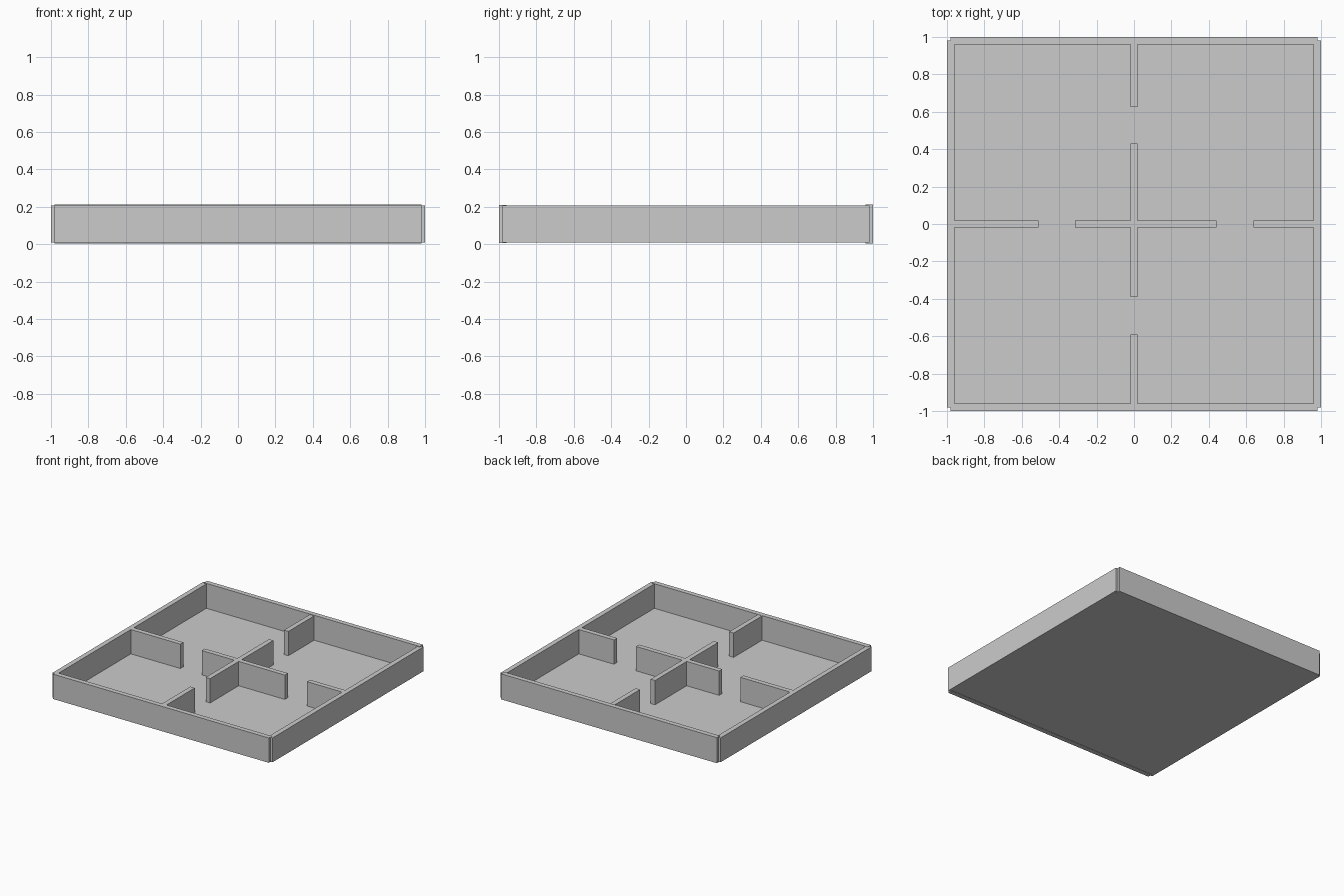
import bpy

if "Cube" in bpy.data.objects:
    bpy.data.objects.remove(bpy.data.objects["Cube"])

T = 0.02            # half wall thickness
Z0, Z1 = 0.008, 0.208


def box(name, x0, x1, y0, y1, z0=Z0, z1=Z1):
    bpy.ops.mesh.primitive_cube_add(size=1, location=((x0 + x1) / 2, (y0 + y1) / 2, (z0 + z1) / 2))
    ob = bpy.context.object
    ob.name = name
    ob.scale = (x1 - x0, y1 - y0, z1 - z0)
    bpy.ops.object.transform_apply(location=False, rotation=False, scale=True)
    return ob


# Floor: a single thin sheet level with the wall bottoms
bpy.ops.mesh.primitive_plane_add(size=1.96, location=(0, 0, Z0))
bpy.context.object.name = "floor"

# Outer walls, overlapping with notched corners; front and back slightly taller
box("left_wall", -1, -0.96, -0.98, 0.98)
box("right_wall", 0.96, 1, -0.98, 0.98)
box("front_wall", -0.98, 0.98, -1, -0.96, 0.006, 0.21)
box("back_wall", -0.98, 0.98, 0.96, 1, 0.003, 0.213)

# Partitions running left to right, with doorway gaps
for i, (a, b) in enumerate([(-0.98, -0.51), (-0.315, 0.44), (0.64, 0.98)]):
    box(f"cross_partition_{i + 1}", a, b, -T, T)

# Partitions running front to back, with doorway gaps (middle run split at the crossing)
for i, (a, b) in enumerate([(-0.98, -0.59), (-0.39, -T), (T, 0.43), (0.625, 0.98)]):
    box(f"long_partition_{i + 1}", -T, T, a, b)
